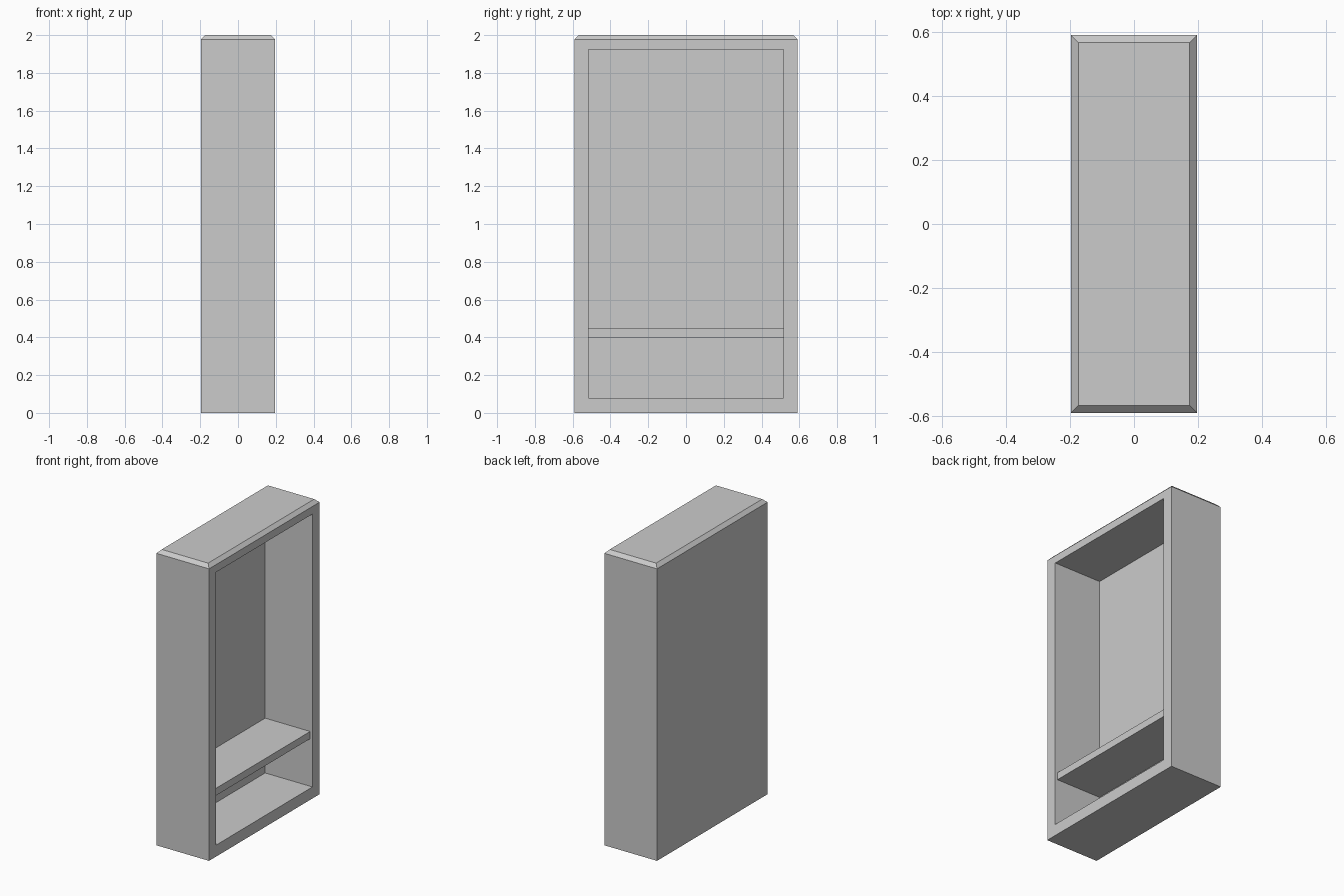
import bpy, bmesh

if "Cube" in bpy.data.objects:
    bpy.data.objects.remove(bpy.data.objects["Cube"])

HX, HY, H = 0.197, 0.591, 2.0      # half depth, half width, height
BACK, OPEN_Y = -0.157, 0.515       # inner back plane, half width of opening
CHAMFER = 0.0235


def box(name, x0, x1, y0, y1, z0, z1, top_bevel=0.0):
    bm = bmesh.new()
    bmesh.ops.create_cube(bm, size=1)
    for v in bm.verts:
        v.co = (x1 if v.co.x > 0 else x0,
                y1 if v.co.y > 0 else y0,
                z1 if v.co.z > 0 else z0)
    if top_bevel:
        rim = [e for e in bm.edges if all(v.co.z == z1 for v in e.verts)]
        bmesh.ops.bevel(bm, geom=rim, offset=top_bevel, segments=1,
                        affect='EDGES', profile=0.5)
    mesh = bpy.data.meshes.new(name)
    bm.to_mesh(mesh)
    bm.free()
    obj = bpy.data.objects.new(name, mesh)
    bpy.context.collection.objects.link(obj)
    return obj


# Cabinet carcass with a chamfered top rim
carcass = box("cabinet_carcass", -HX, HX, -HY, HY, 0, H, CHAMFER)

# Open compartment, cut in from the +x side
cutter = box("opening_cutter", BACK, HX + 0.1, -OPEN_Y, OPEN_Y, 0.078, 1.925)
cut = carcass.modifiers.new("opening", 'BOOLEAN')
cut.operation = 'DIFFERENCE'
cut.solver = 'EXACT'
cut.object = cutter
bpy.context.view_layer.objects.active = carcass
bpy.ops.object.modifier_apply(modifier=cut.name)
bpy.data.objects.remove(cutter)

# Low shelf, set slightly back from the opening
box("shelf", BACK, 0.18, -OPEN_Y, OPEN_Y, 0.40, 0.449)
